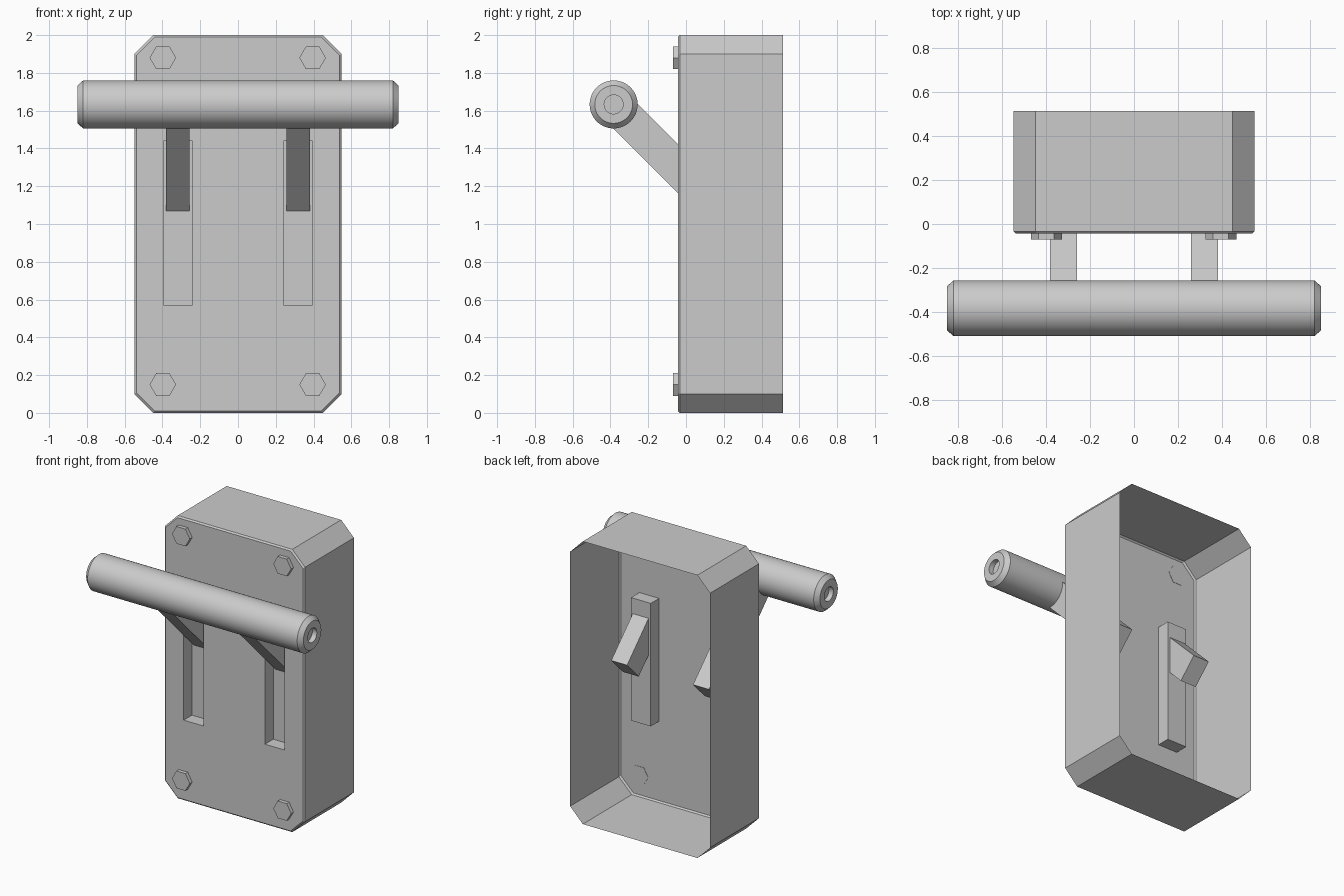
import bpy, bmesh, math
from mathutils import Vector

cube = bpy.data.objects.get("Cube")
if cube:
    bpy.data.objects.remove(cube)

grey = bpy.data.materials.new("light_grey")
grey.use_nodes = True
COLOUR = (0.6, 0.6, 0.6, 1)
grey.diffuse_color = COLOUR
grey.node_tree.nodes["Principled BSDF"].inputs["Base Color"].default_value = COLOUR

FRONT, SHOULDER, BACK = -0.043, -0.033, 0.513
SLOT_FLOOR = 0.05


def finish(name, bm, smooth=False):
    bmesh.ops.recalc_face_normals(bm, faces=bm.faces)
    mesh = bpy.data.meshes.new(name)
    bm.to_mesh(mesh)
    bm.free()
    mesh.materials.append(grey)
    obj = bpy.data.objects.new(name, mesh)
    bpy.context.collection.objects.link(obj)
    if smooth:
        bpy.ops.object.select_all(action="DESELECT")
        obj.select_set(True)
        bpy.context.view_layer.objects.active = obj
        bpy.ops.object.shade_smooth_by_angle(angle=math.radians(30))
    return obj


def ring(bm, outline, y):
    return [bm.verts.new((x, y, z)) for x, z in outline]


def walls(bm, a, b):
    for i in range(len(a)):
        j = (i + 1) % len(a)
        bm.faces.new((a[i], a[j], b[j], b[i]))


def octagon(inset):
    w, h, cut = 0.548 - inset, 1 - inset, 0.1 - inset * 0.4
    corner = [(w, h - cut), (w - cut, h)]
    quarter = corner + [(-x, z) for x, z in reversed(corner)]
    return [(x, 1 + z) for x, z in quarter + [(-x, -z) for x, z in quarter]]


# Housing: open-backed shell whose front has two recessed slots
bm = bmesh.new()
rim = ring(bm, octagon(0.01), FRONT)
shoulder = ring(bm, octagon(0), SHOULDER)
walls(bm, rim, shoulder)
walls(bm, shoulder, ring(bm, octagon(0), BACK))
loops = [rim]
for cx in (-0.318, 0.318):
    outline = [(cx + sx * 0.077, z) for sx, z in
               ((-1, 0.57), (1, 0.57), (1, 1.44), (-1, 1.44))]
    mouth, floor = ring(bm, outline, FRONT), ring(bm, outline, SLOT_FLOOR)
    walls(bm, mouth, floor)
    bm.faces.new(floor)
    loops.append(mouth)
edges = [bm.edges.get((l[i - 1], l[i])) for l in loops for i in range(len(l))]
bmesh.ops.triangle_fill(bm, edges=edges, use_beauty=True, normal=(0, -1, 0))
finish("housing", bm)

# Grip bar: lathed around the x axis, with a shallow hole in each end
GRIP = Vector((0, -0.383, 1.633))
half = [(0.815, 0), (0.815, 0.05), (0.85, 0.05), (0.85, 0.1), (0.82, 0.127)]
profile = half + [(-x, r) for x, r in reversed(half)]
bm = bmesh.new()
verts = [bm.verts.new(GRIP + Vector((x, 0, r))) for x, r in profile]
line = [bm.edges.new(pair) for pair in zip(verts, verts[1:])]
bmesh.ops.spin(bm, geom=verts + line, cent=GRIP, axis=(1, 0, 0),
               angle=math.tau, steps=64, use_duplicate=False)
bmesh.ops.remove_doubles(bm, verts=bm.verts, dist=0.0001)
finish("grip_bar", bm, smooth=True)

# Lever arms: slanted bars from the grip through the slot floors
along = Vector((0, 1, -1)).normalized()
across = Vector((0, 1, 1)).normalized() * 0.092
start = GRIP + along * 0.02
end = Vector((0, 0.29, 1.09)) - across
for side, cx in (("right", -0.32), ("left", 0.32)):
    bm = bmesh.new()
    ends = []
    for p in (start, end):
        ends.append([bm.verts.new(p + across * s + Vector((cx + 0.062 * t, 0, 0)))
                     for s, t in ((-1, -1), (1, -1), (1, 1), (-1, 1))])
    walls(bm, *ends)
    for quad in ends:
        bm.faces.new(quad)
    finish(side + "_lever_arm", bm)

# Hexagonal bolt heads at the four corners of the front
hexagon = [(0.07 * math.cos(k * math.pi / 3), 0.07 * math.sin(k * math.pi / 3))
           for k in range(6)]
for side, cx in (("right", -0.398), ("left", 0.395)):
    for level, cz in (("lower", 0.15), ("upper", 1.88)):
        bm = bmesh.new()
        outline = [(cx + x, cz + z) for x, z in hexagon]
        head, base = ring(bm, outline, -0.07), ring(bm, outline, FRONT + 0.002)
        walls(bm, head, base)
        bm.faces.new(head)
        bm.faces.new(base)
        finish(f"{level}_{side}_bolt", bm)
